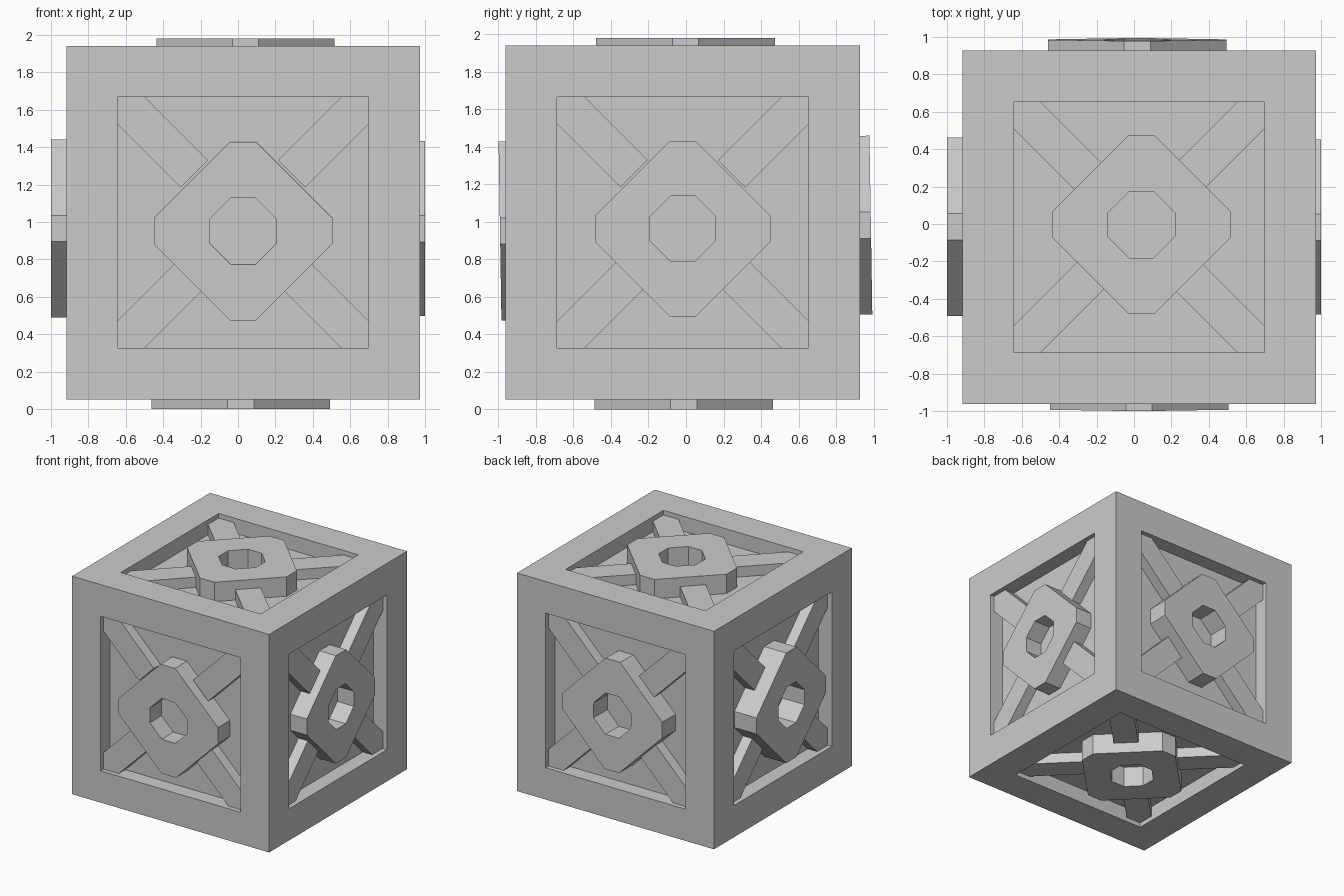
import bpy, bmesh
from mathutils import Vector, Matrix

if "Cube" in bpy.data.objects:
    bpy.data.objects.remove(bpy.data.objects["Cube"])

CENTRE = Vector((0.027, -0.017, 0.997))
HALF, BORDER, DEPTH = 0.945, 0.275, 0.13
REC = HALF - BORDER
X, Y, Z = Vector((1, 0, 0)), Vector((0, 1, 0)), Vector((0, 0, 1))


def finish(bm, name):
    bmesh.ops.recalc_face_normals(bm, faces=bm.faces[:])
    me = bpy.data.meshes.new(name)
    bm.to_mesh(me)
    bm.free()
    ob = bpy.data.objects.new(name, me)
    bpy.context.collection.objects.link(ob)
    return ob


def octagon(h, f):
    return [(h, -f), (h, f), (f, h), (-f, h), (-h, f), (-h, -f), (-f, -h), (f, -h)]


def bridge(bm, a, b):
    n = len(a)
    for i in range(n):
        j = (i + 1) % n
        bm.faces.new((a[i], a[j], b[j], b[i]))


def add_prism(bm, profile, z0, z1):
    lo = [bm.verts.new((x, y, z0)) for x, y in profile]
    hi = [bm.verts.new((x, y, z1)) for x, y in profile]
    bridge(bm, lo, hi)
    return lo, hi


# name, u axis, v axis, plate centre (world), protrusion, tilt about x, scale
sides = [
    ("front", X, Z, (0.027, 0, 0.951), 0.03, 0.016, 1),
    ("right", Y, Z, (0, -0.017, 0.964), 0.028, 0, 0.98),
    ("back", -X, Z, (0.017, 0, 0.983), 0.058, 0.016, 1),
    ("left", -Y, Z, (0, -0.015, 0.965), 0.082, 0, 1),
    ("top", X, Y, (0.04, -0.003, 0), 0.038, 0, 1),
    ("bottom", X, -Y, (0.015, -0.012, 0), 0.052, 0, 1),
]
CUT = 0.145
INNER = 0.26
bar = [(REC, REC), (REC - CUT, REC), (INNER - CUT / 2, INNER + CUT / 2),
       (INNER + CUT / 2, INNER - CUT / 2), (REC, REC - CUT)]
square = [(1, 1), (-1, 1), (-1, -1), (1, -1)]
body = bmesh.new()

for name, u, v, pos, out, tilt, scale in sides:
    n = u.cross(v)
    basis = Matrix((u, v, n)).transposed().to_4x4()
    place = Matrix.Translation(CENTRE) @ basis

    # One side of the body: border, recess walls and recess floor
    rings = [[body.verts.new(place @ Vector((x * r, y * r, h))) for x, y in square]
             for r, h in ((HALF, HALF), (REC, HALF), (REC, HALF - DEPTH))]
    bridge(body, rings[0], rings[1])
    bridge(body, rings[1], rings[2])
    body.faces.new(rings[2])

    # Diagonal struts running into the recess corners
    bm = bmesh.new()
    for sx, sy in square:
        lo, hi = add_prism(bm, [(sx * x, sy * y) for x, y in bar],
                           HALF - DEPTH, HALF - 0.04)
        bm.faces.new(lo)
        bm.faces.new(hi)
    bm.transform(place)
    finish(bm, name + "_struts")

    # Eight-sided plate with a hole
    bm = bmesh.new()
    outer = add_prism(bm, octagon(0.477 * scale, 0.07), -DEPTH - out, 0)
    hole = add_prism(bm, octagon(0.178 * scale, 0.065), -DEPTH - out, 0)
    for a, b in zip(outer, hole):
        bridge(bm, a, b)
    p = Vector(pos)
    p += n * (CENTRE.dot(n) + HALF + out - p.dot(n))
    bm.transform(Matrix.Translation(p) @ Matrix.Rotation(tilt, 4, 'X') @ basis)
    finish(bm, name + "_plate")

bmesh.ops.remove_doubles(body, verts=body.verts[:], dist=0.001)
finish(body, "body")
